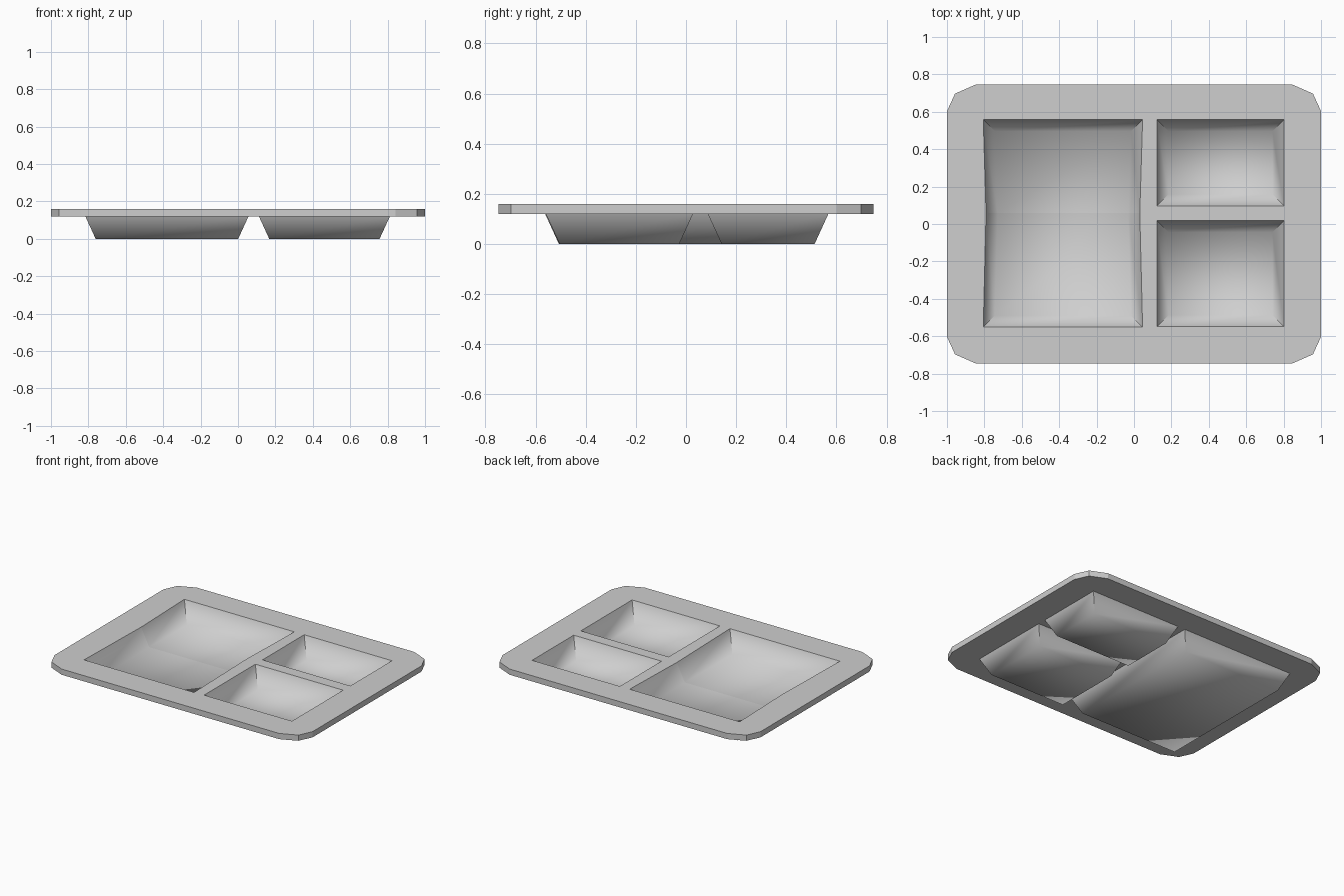
import bpy, bmesh, math

cube = bpy.data.objects.get("Cube")
if cube:
    bpy.data.objects.remove(cube, do_unlink=True)

TOP, UNDER, FLOOR, SEAM = 0.16, 0.12, 0.02, 0.037

grey = bpy.data.materials.new("light_grey")
grey.use_nodes = True
colour = (0.62, 0.62, 0.62, 1)
grey.diffuse_color = colour
grey.node_tree.nodes["Principled BSDF"].inputs["Base Color"].default_value = colour

# Openings at the tray top: x0, x1, y0, y1, seam position or None
wells = {
    "main_well": (-0.806, 0.046, -0.552, 0.558, 0.058),
    "back_side_well": (0.122, 0.802, 0.097, 0.558, None),
    "front_side_well": (0.122, 0.802, -0.549, 0.018, None),
}


def ring(well, inset, z, seam_z=None):
    """Counter-clockwise outline of a well, pinched at the seam if it has one."""
    x0, x1, y0, y1, ym = well
    x0, x1, y0, y1 = x0 + inset, x1 - inset, y0 + inset, y1 - inset
    pts = [(x0, y0, z), (x1, y0, z), (x1, y1, z), (x0, y1, z)]
    if ym is not None and seam_z is not None:
        pts.insert(2, (x1 - 0.015, ym, seam_z))
        pts.append((x0 + 0.015, ym, seam_z))
    return pts


def make_object(name, bm):
    mesh = bpy.data.meshes.new(name)
    bm.to_mesh(mesh)
    bm.free()
    mesh.materials.append(grey)
    obj = bpy.data.objects.new(name, mesh)
    bpy.context.collection.objects.link(obj)
    return obj


def add_basin(bm, upper, lower, inside):
    """Sloping walls and a floor, facing into or out of the basin."""
    a = [bm.verts.new(p) for p in upper]
    b = [bm.verts.new(p) for p in lower]
    n = len(a)
    loops = [(a[i], a[(i + 1) % n], b[(i + 1) % n], b[i]) for i in range(n)]
    if n == 6:
        loops += [(b[0], b[1], b[2], b[5]), (b[5], b[2], b[3], b[4])]
    else:
        loops.append(tuple(b))
    for loop in loops:
        bm.faces.new(loop if inside else loop[::-1])
    if n == 6:  # crisp fold across the middle
        for pair in ((b[2], b[5]), (a[2], b[2]), (a[5], b[5])):
            bm.edges.get(pair).smooth = False


# Wells: hollow inside and flat-bottomed outer shell
for name, well in wells.items():
    bm = bmesh.new()
    add_basin(bm, ring(well, 0, TOP, TOP), ring(well, 0.062, FLOOR, SEAM), True)
    add_basin(bm, ring(well, -0.01, UNDER), ring(well, 0.045, 0), False)
    obj = make_object(name, bm)
    bpy.ops.object.select_all(action="DESELECT")
    obj.select_set(True)
    bpy.context.view_layer.objects.active = obj
    bpy.ops.object.shade_smooth_by_angle(angle=math.radians(74))

# Rim: slab with clipped corners and an opening for each well
corner = [(1.0, 0.603), (0.957, 0.697), (0.843, 0.747)]
outline = []
for sx, sy in ((1, 1), (-1, 1), (-1, -1), (1, -1)):
    pts = [(sx * x, sy * y) for x, y in corner]
    outline += pts if sx * sy > 0 else pts[::-1]

bm = bmesh.new()


def add_loop(points):
    verts = [bm.verts.new(p) for p in points]
    edges = [bm.edges.new((v, verts[i - 1])) for i, v in enumerate(verts)]
    return verts, edges


sides = []
for z, inset, seam_z, up in ((UNDER, -0.01, None, -1), (TOP, 0, TOP, 1)):
    verts, edges = add_loop([(x, y, z) for x, y in outline])
    sides.append(verts)
    for well in wells.values():
        edges += add_loop(ring(well, inset, z, seam_z))[1]
    filled = bmesh.ops.triangle_fill(bm, use_beauty=True, edges=edges, normal=(0, 0, up))
    for face in [g for g in filled["geom"] if isinstance(g, bmesh.types.BMFace)]:
        face.normal_update()
        if face.normal.z * up < 0:
            face.normal_flip()
low, high = sides
for i in range(len(low)):
    bm.faces.new((low[i - 1], low[i], high[i], high[i - 1]))
make_object("tray_rim", bm)
